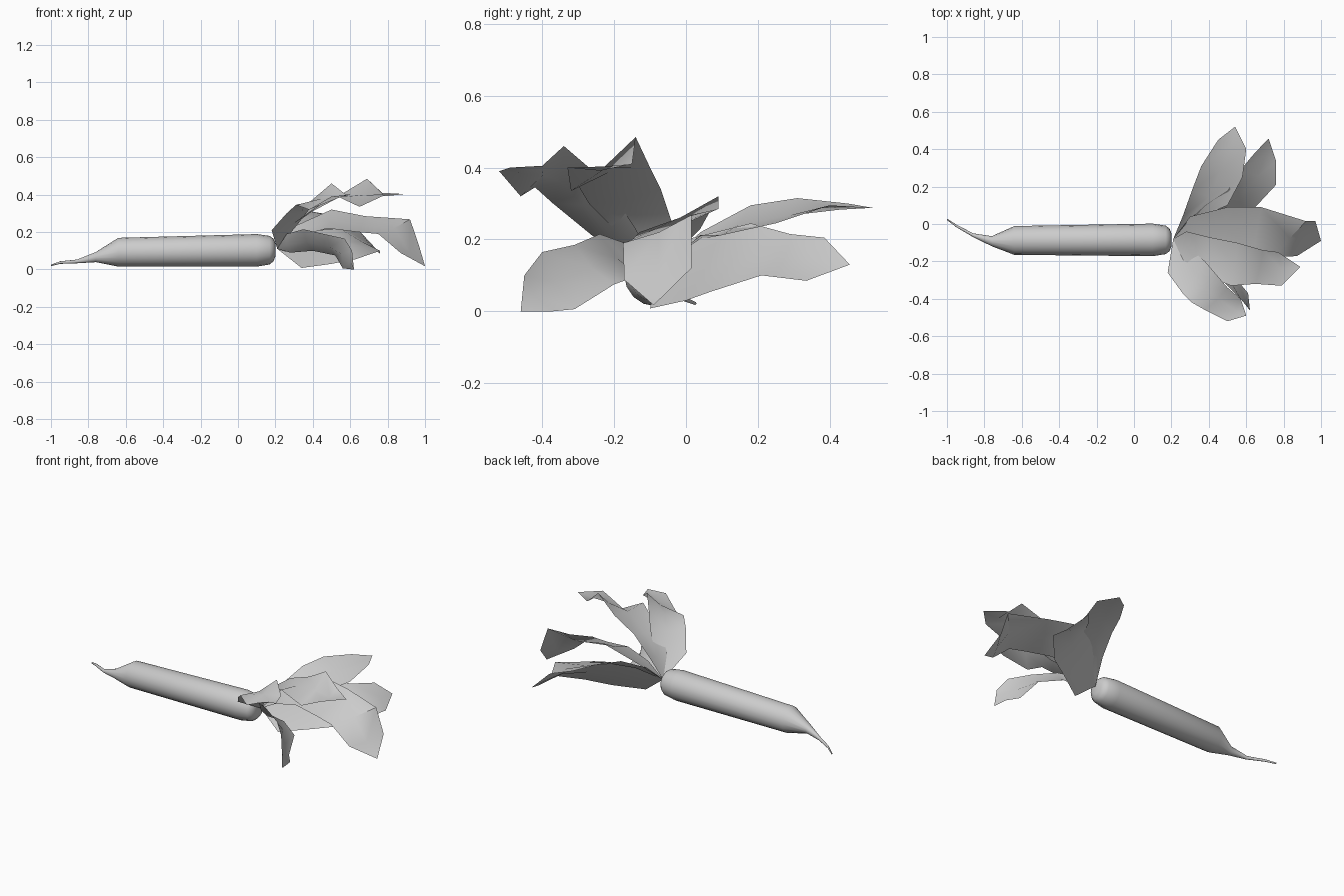
import bpy
import bmesh
from math import cos, sin, tau, radians
from mathutils import Vector

cube = bpy.data.objects.get("Cube")
if cube:
    bpy.data.objects.remove(cube, do_unlink=True)

# One plain grey for the whole vegetable
grey = bpy.data.materials.new("plain_grey")
grey.use_nodes = True
colour = (0.6, 0.6, 0.6, 1)
grey.diffuse_color = colour
grey.node_tree.nodes["Principled BSDF"].inputs["Base Color"].default_value = colour


def finish(name, bm, angle):
    """Turn a bmesh into a shaded, coloured object."""
    mesh = bpy.data.meshes.new(name)
    bm.to_mesh(mesh)
    bm.free()
    mesh.materials.append(grey)
    obj = bpy.data.objects.new(name, mesh)
    bpy.context.collection.objects.link(obj)
    bpy.ops.object.select_all(action="DESELECT")
    obj.select_set(True)
    bpy.context.view_layer.objects.active = obj
    bpy.ops.object.shade_smooth_by_angle(angle=radians(angle))


def make_root(name, sections, sides=16):
    """Skin round cross-sections given as x, centre y, centre z, radius."""
    bm = bmesh.new()
    rings = []
    for x, y, z, r in sections:
        rings.append([bm.verts.new((x, y + r * cos(tau * i / sides), z + r * sin(tau * i / sides)))
                      for i in range(sides)])
    for a, b in zip(rings, rings[1:]):
        for i in range(sides):
            j = (i + 1) % sides
            bm.faces.new((a[i], a[j], b[j], b[i]))
    bm.faces.new(rings[0])
    bm.faces.new(rings[-1])
    bmesh.ops.recalc_face_normals(bm, faces=bm.faces)
    finish(name, bm, 40)


CROWN = Vector((0.21, -0.08, 0.11))


def make_leaf(name, left, right, tip, sag=0.015):
    """Fan a leaf from the crown between two edges, with a sunken midrib."""
    bm = bmesh.new()
    tip = Vector(tip)
    rows = []
    for l, r in zip(left, right):
        l, r = Vector(l), Vector(r)
        normal = (r - l).cross(tip - CROWN).normalized()
        if normal.z < 0:
            normal.negate()
        rows.append([bm.verts.new(p) for p in (l, (l + r) / 2 - normal * sag, r)])
    start, end = bm.verts.new(CROWN), bm.verts.new(tip)
    for k in range(2):
        bm.faces.new((start, rows[0][k], rows[0][k + 1]))
        for a, b in zip(rows, rows[1:]):
            bm.faces.new((a[k], b[k], b[k + 1], a[k + 1]))
        bm.faces.new((rows[-1][k], end, rows[-1][k + 1]))
    bmesh.ops.recalc_face_normals(bm, faces=bm.faces)
    if sum(f.normal.z * f.calc_area() for f in bm.faces) < 0:
        bmesh.ops.reverse_faces(bm, faces=bm.faces)
    finish(name, bm, 50)


# Long root with a thin, bent tail
make_root("root", [
    (-1, .025, .022, .004), (-.95, -.01, .037, .007), (-.86, -.06, .043, .01),
    (-.76, -.092, .066, .027), (-.64, -.088, .092, .077), (.1, -.085, .102, .087),
    (.17, -.085, .103, .076), (.19, -.085, .104, .06), (.2, -.085, .105, .035)])

# Leaves, from the back round to the front
make_leaf("back_leaf",
          [(.26, .04, .22), (.31, .18, .295), (.36, .31, .315), (.45, .45, .3)],
          [(.36, .04, .212), (.5, .1, .212), (.58, .25, .245), (.6, .4, .295)],
          (.54, .52, .288))
make_leaf("back_side_leaf",
          [(.27, 0, .2), (.38, .1, .225), (.5, .18, .245), (.57, .29, .215), (.65, .385, .205)],
          [(.34, -.1, .008), (.5, 0, .03), (.63, .07, .055), (.76, .21, .1), (.76, .335, .085)],
          (.72, .456, .13), .01)
make_leaf("middle_leaf",
          [(.3, .04, .23), (.5, .09, .32), (.68, .09, .285), (.92, .015, .268), (.97, .015, .12)],
          [(.33, -.11, .18), (.48, -.13, .22), (.64, -.15, .2), (.75, -.175, .19), (.87, -.172, .088)],
          (1, -.09, .017), .01)
make_leaf("upper_leaf",
          [(.28, -.04, .25), (.4, -.07, .34), (.55, -.1, .4), (.69, -.14, .485), (.77, -.15, .41)],
          [(.26, -.19, .22), (.37, -.27, .3), (.52, -.33, .4), (.65, -.32, .335), (.79, -.33, .4)],
          (.89, -.23, .403))
make_leaf("front_leaf",
          [(.18, -.26, .21), (.26, -.37, .3), (.31, -.42, .345), (.38, -.46, .32), (.5, -.52, .39)],
          [(.31, -.14, .23), (.38, -.2, .32), (.44, -.27, .4), (.5, -.34, .46), (.57, -.4, .405)],
          (.6, -.49, .4))
make_leaf("drooping_leaf",
          [(.28, -.11, .09), (.4, -.13, .1), (.52, -.2, .075), (.56, -.31, .006), (.61, -.37, 0)],
          [(.26, -.17, .19), (.35, -.24, .215), (.48, -.31, .185), (.57, -.4, .165), (.61, -.45, .1)],
          (.62, -.46, 0))
